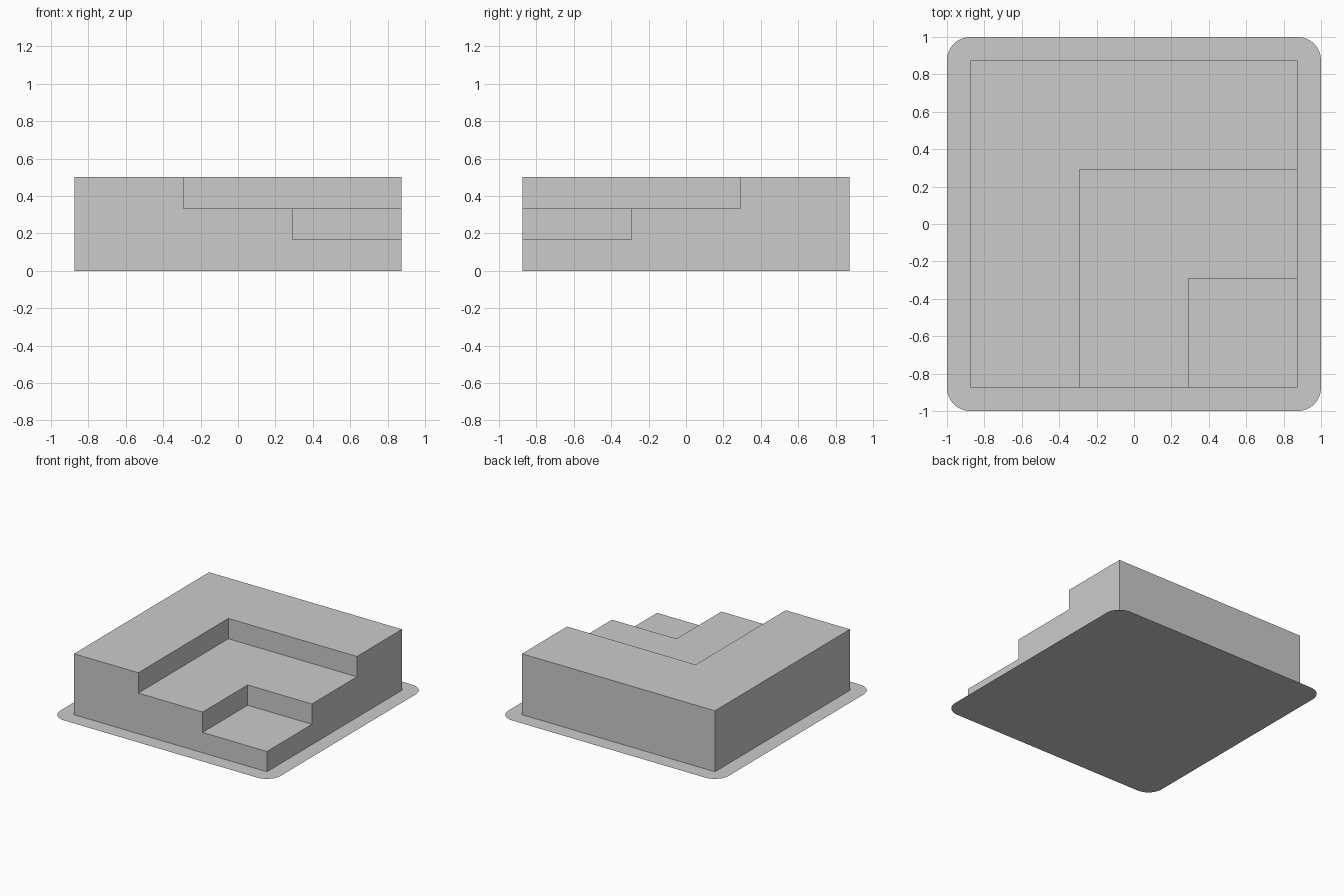
import bpy, bmesh, math

if "Cube" in bpy.data.objects:
    bpy.data.objects.remove(bpy.data.objects["Cube"])

HALF, STEPS, HEIGHT = 0.875, 3, 0.5
RUN, RISE = 2 * HALF / STEPS, HEIGHT / STEPS


def make_object(name, polygons):
    """Weld a list of polygons into one mesh object."""
    bm = bmesh.new()
    verts = {}
    for poly in polygons:
        loop = []
        for p in poly:
            key = tuple(round(c, 5) for c in p)
            if key not in verts:
                verts[key] = bm.verts.new(key)
            if verts[key] not in loop:
                loop.append(verts[key])
        bm.faces.new(loop)
    bm.normal_update()
    mesh = bpy.data.meshes.new(name)
    bm.to_mesh(mesh)
    bm.free()
    obj = bpy.data.objects.new(name, mesh)
    bpy.context.collection.objects.link(obj)
    return obj


# Flat base sheet with rounded corners
R, SEG = 0.125, 8
outline = []
for q, (sx, sy) in enumerate([(1, 1), (-1, 1), (-1, -1), (1, -1)]):
    for i in range(SEG + 1):
        a = math.pi / 2 * (q + i / SEG)
        outline.append((sx * (1 - R) + R * math.cos(a), sy * (1 - R) + R * math.sin(a), 0))
make_object("base_sheet", [outline])

# Stepped block: L-shaped terraces descending to the front right corner
faces = []
profile = []  # (distance from the high corner, height) along the stepped sides
for k in range(STEPS):
    x0, x1 = -HALF + k * RUN, -HALF + (k + 1) * RUN
    y0, y1 = -x0, -x1
    z, low = HEIGHT - k * RISE, HEIGHT - (k + 1) * RISE
    profile += [(x0, z), (x1, z)]
    # Terrace top
    faces.append([(x0, -HALF, z), (x1, -HALF, z), (x1, y1, z),
                  (HALF, y1, z), (HALF, y0, z), (x0, y0, z)])
    # Risers down to the next terrace
    if k < STEPS - 1:
        faces.append([(x1, -HALF, z), (x1, -HALF, low), (x1, y1, low), (x1, y1, z)])
        faces.append([(x1, y1, z), (x1, y1, low), (HALF, y1, low), (HALF, y1, z)])

# Stepped front and right walls, plain left and back walls
profile = [(-HALF, 0), (HALF, 0)] + profile[::-1]
faces.append([(d, -HALF, z) for d, z in profile])
faces.append([(HALF, -d, z) for d, z in reversed(profile)])
faces.append([(-HALF, HALF, 0), (-HALF, -HALF, 0), (-HALF, -HALF, HEIGHT), (-HALF, HALF, HEIGHT)])
faces.append([(HALF, HALF, 0), (-HALF, HALF, 0), (-HALF, HALF, HEIGHT), (HALF, HALF, HEIGHT)])
make_object("stepped_block", faces)
